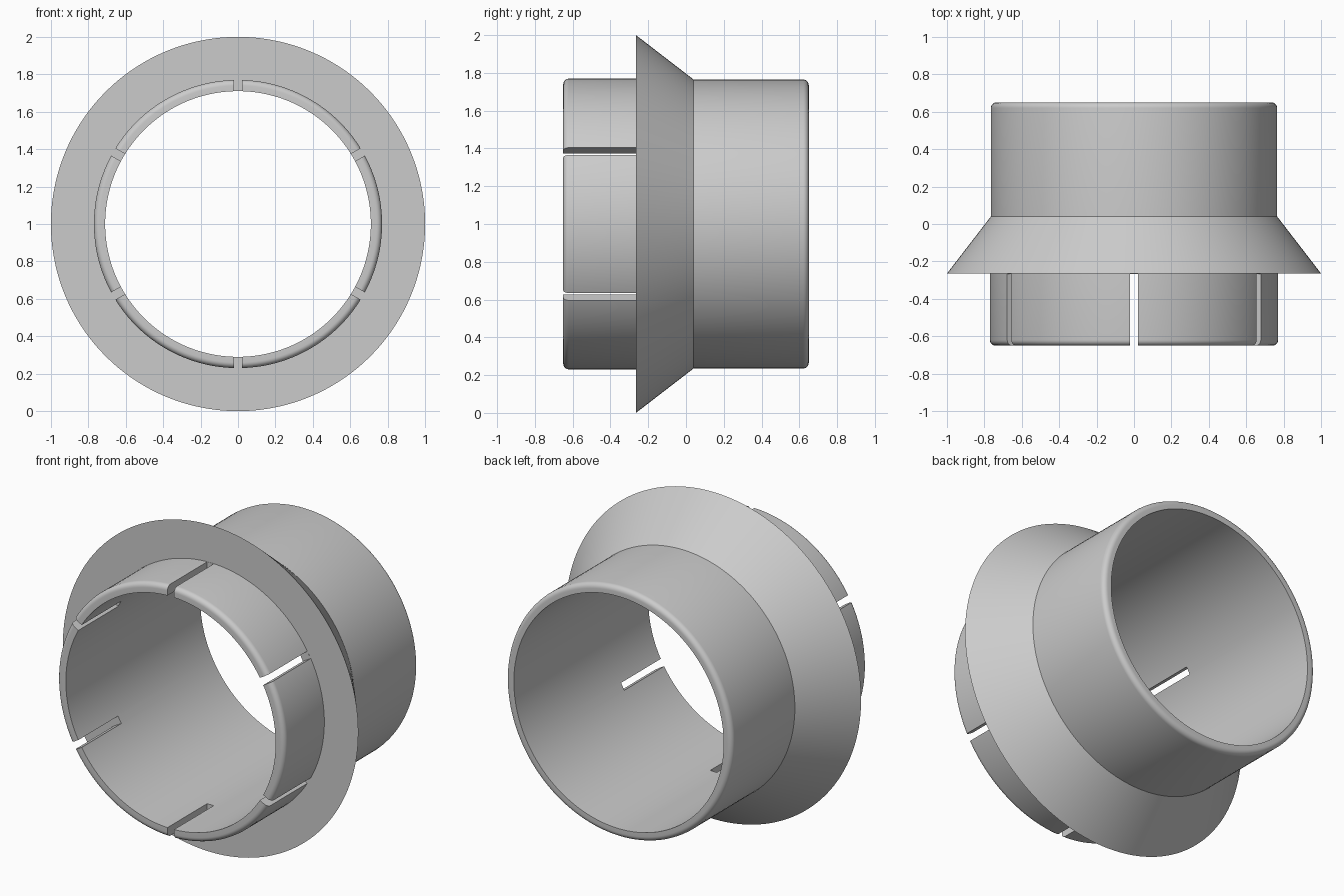
import bpy, bmesh
from math import sin, cos, pi, radians
from mathutils import Matrix, Vector

cube = bpy.data.objects.get("Cube")
if cube:
    bpy.data.objects.remove(cube, do_unlink=True)

SEGMENTS = 144
BORE, FRONT_R, BACK_R, FLANGE_R = 0.71, 0.77, 0.765, 1.0
END, FLANGE_Y, CONE_Y = 0.65, -0.265, 0.04
FILLET, SLOT_WIDTH = 0.03, 0.045

grey = bpy.data.materials.new("plain grey")
grey.use_nodes = True
colour = (0.6, 0.6, 0.6, 1)
grey.diffuse_color = colour
grey.node_tree.nodes["Principled BSDF"].inputs["Base Color"].default_value = colour


def make_object(name, bm):
    mesh = bpy.data.meshes.new(name)
    bmesh.ops.recalc_face_normals(bm, faces=bm.faces)
    bm.to_mesh(mesh)
    bm.free()
    obj = bpy.data.objects.new(name, mesh)
    bpy.context.collection.objects.link(obj)
    mesh.materials.append(grey)
    return obj


def rounded_rim(radius, side, steps=6):
    """Quarter round from the outer wall to the end face."""
    angles = [pi / 2 * i / steps for i in range(steps + 1)]
    return [(radius - FILLET + FILLET * cos(a),
             side * (END - FILLET + FILLET * sin(a))) for a in angles]


# Flanged sleeve: closed wall profile turned around the y axis
profile = [(BORE, -END)]
profile += reversed(rounded_rim(FRONT_R, -1))
profile += [(FRONT_R, FLANGE_Y), (FLANGE_R, FLANGE_Y), (BACK_R, CONE_Y)]
profile += rounded_rim(BACK_R, 1)
profile += [(BORE, END)]

bm = bmesh.new()
verts = [bm.verts.new((0, y, r)) for r, y in profile]
edges = [bm.edges.new((v, verts[i - 1])) for i, v in enumerate(verts)]
bmesh.ops.spin(bm, geom=verts + edges, cent=(0, 0, 0), axis=(0, 1, 0),
               angle=2 * pi, steps=SEGMENTS, use_merge=True)
bmesh.ops.remove_doubles(bm, verts=bm.verts, dist=0.0001)
bmesh.ops.translate(bm, verts=bm.verts, vec=(0, 0, 1))
sleeve = make_object("flanged_sleeve", bm)

# Six slots in the front collar: three bars across the full diameter
cutters = []
slot_start, slot_end = -END - 0.1, FLANGE_Y - 0.001
for i in range(3):
    bm = bmesh.new()
    bmesh.ops.create_cube(bm, size=1)
    bmesh.ops.scale(bm, verts=bm.verts,
                    vec=(SLOT_WIDTH, slot_end - slot_start, 2))
    place = (Matrix.Translation(Vector((0, (slot_start + slot_end) / 2, 1)))
             @ Matrix.Rotation(radians(60 * i), 4, 'Y'))
    bmesh.ops.transform(bm, matrix=place, verts=bm.verts)
    cutter = make_object("slot_cutter", bm)
    cutter.hide_render = True
    cutters.append(cutter)
    cut = sleeve.modifiers.new("slot", 'BOOLEAN')
    cut.operation = 'DIFFERENCE'
    cut.solver = 'EXACT'
    cut.object = cutter

# Apply the cuts, then smooth the turned surfaces
bpy.context.view_layer.update()
for obj in bpy.context.selected_objects:
    obj.select_set(False)
sleeve.select_set(True)
bpy.context.view_layer.objects.active = sleeve
for modifier in list(sleeve.modifiers):
    bpy.ops.object.modifier_apply(modifier=modifier.name)
for cutter in cutters:
    bpy.data.objects.remove(cutter, do_unlink=True)
bpy.ops.object.shade_smooth_by_angle(angle=radians(30))
